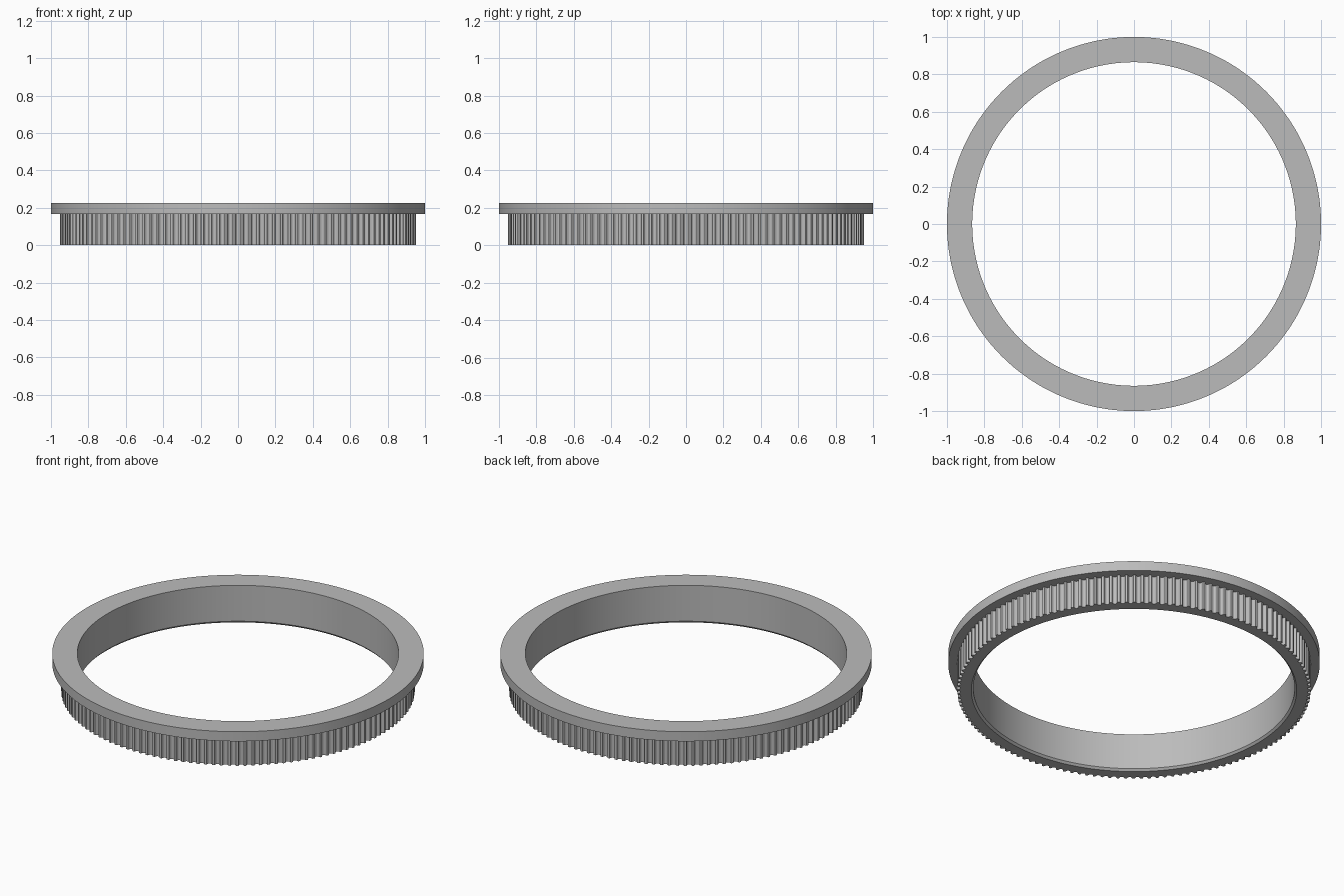
import bpy, bmesh, math

TEETH = 140
TIP, DEPTH = 0.952, 0.017       # tooth tip radius and groove depth
BORE, RIM = 0.865, 1.0
TOP, LEDGE = 0.225, 0.168       # flange top and underside heights

# Rounded groove across one tooth pitch: (fraction of pitch, fraction of depth)
GROOVE = [(-0.35, 0), (-0.31, 0.35), (-0.22, 0.8), (-0.1, 1),
          (0.1, 1), (0.22, 0.8), (0.31, 0.35), (0.35, 0)]

cube = bpy.data.objects.get("Cube")
if cube:
    bpy.data.objects.remove(cube, do_unlink=True)

gray = bpy.data.materials.new("plain gray")
gray.use_nodes = True
colour = (0.5, 0.5, 0.5, 1)
gray.diffuse_color = colour
gray.node_tree.nodes["Principled BSDF"].inputs["Base Color"].default_value = colour


def add_ring(bm, height, radius=None):
    """One closed loop of vertices; toothed when no radius is given."""
    loop = []
    for tooth in range(TEETH):
        for u, d in GROOVE:
            a = (tooth + u) * math.tau / TEETH
            r = radius or TIP - DEPTH * d
            loop.append(bm.verts.new((r * math.cos(a), r * math.sin(a), height)))
    return loop


# Closed cross-section: toothed wall, flange, bore, bottom chamfer
bm = bmesh.new()
rings = [add_ring(bm, 0), add_ring(bm, LEDGE),
         add_ring(bm, LEDGE, RIM), add_ring(bm, TOP, RIM),
         add_ring(bm, TOP, BORE), add_ring(bm, 0.012, BORE),
         add_ring(bm, 0, BORE + 0.011)]
for low, high in zip(rings, rings[1:] + rings[:1]):
    for i in range(len(low)):
        j = (i + 1) % len(low)
        bm.faces.new((low[i], low[j], high[j], high[i]))
bmesh.ops.recalc_face_normals(bm, faces=bm.faces)

mesh = bpy.data.meshes.new("flanged_toothed_ring")
bm.to_mesh(mesh)
bm.free()
mesh.materials.append(gray)
ring = bpy.data.objects.new("flanged_toothed_ring", mesh)
bpy.context.collection.objects.link(ring)

bpy.ops.object.select_all(action='DESELECT')
ring.select_set(True)
bpy.context.view_layer.objects.active = ring
bpy.ops.object.shade_smooth_by_angle(angle=math.radians(25))
